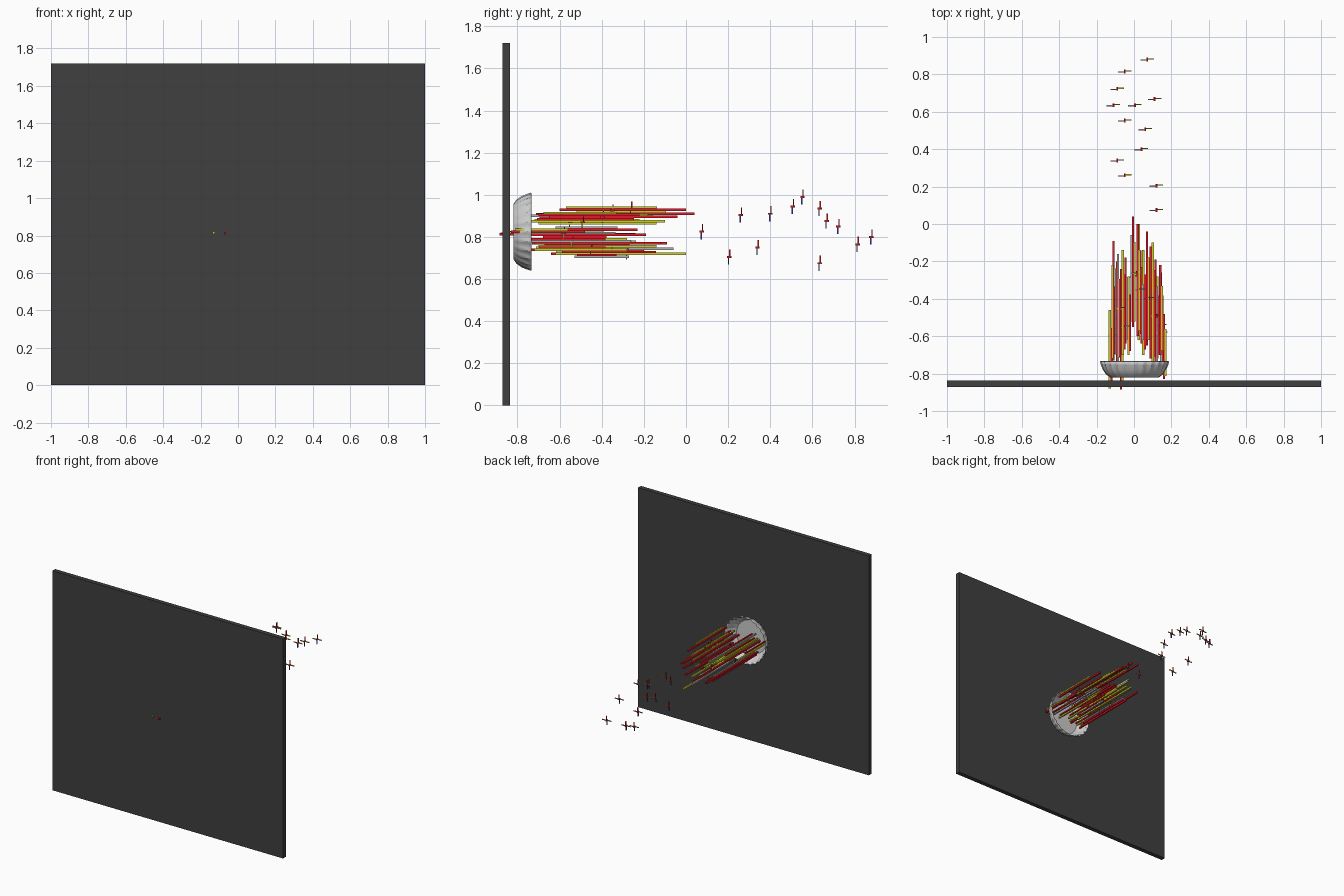
import bpy, bmesh, math
from mathutils import Vector

if "Cube" in bpy.data.objects:
    bpy.data.objects.remove(bpy.data.objects["Cube"])


def material(name, rgb):
    m = bpy.data.materials.new(name)
    m.diffuse_color = (*rgb, 1)
    m.use_nodes = True
    m.node_tree.nodes["Principled BSDF"].inputs["Base Color"].default_value = m.diffuse_color
    return m


DARK = material("dark", (0.05, 0.05, 0.05))
RED = material("red", (0.75, 0.01, 0.02))
YELLOW = material("yellow", (0.62, 0.62, 0.03))
BLUE = material("blue", (0.05, 0.05, 0.45))
GREY = material("pale_grey", (0.45, 0.45, 0.42))
MATS = [DARK, RED, YELLOW, BLUE, GREY]


def boxes(name, parts):
    """One object made of boxes: (centre, size, material)."""
    bm = bmesh.new()
    for c, s, mat in parts:
        vs = bmesh.ops.create_cube(bm, size=1)["verts"]
        for v in vs:
            v.co = Vector(a * b for a, b in zip(v.co, s)) + Vector(c)
        for f in {f for v in vs for f in v.link_faces}:
            f.material_index = MATS.index(mat)
    me = bpy.data.meshes.new(name)
    bm.to_mesh(me)
    bm.free()
    for m in MATS:
        me.materials.append(m)
    ob = bpy.data.objects.new(name, me)
    bpy.context.collection.objects.link(ob)
    return ob


# Back panel
boxes("panel", [((0, -0.853, 0.86), (2, 0.035, 1.72), DARK)])

# Fluted bowl, opening toward +y
CX, CZ, N = 0.003, 0.825, 96
profile = [(-0.82, 0.13), (-0.805, 0.15), (-0.78, 0.166), (-0.755, 0.176), (-0.735, 0.182)]
bm = bmesh.new()
rings = []
for i, (y, r) in enumerate(profile):
    ring = []
    for k in range(N):
        a = 2 * math.pi * k / N
        rr = r + 0.0035 * math.cos(24 * a) * min(i, 2) / 2
        ring.append(bm.verts.new((CX + rr * math.cos(a), y, CZ + rr * math.sin(a))))
    rings.append(ring)
bm.faces.new(rings[0])
for lo, hi in zip(rings, rings[1:]):
    for k in range(N):
        j = (k + 1) % N
        bm.faces.new((lo[k], lo[j], hi[j], hi[k]))
bmesh.ops.recalc_face_normals(bm, faces=bm.faces)
me = bpy.data.meshes.new("bowl")
bm.to_mesh(me)
bm.free()
bowl = bpy.data.objects.new("bowl", me)
bpy.context.collection.objects.link(bowl)
solid = bowl.modifiers.new("thickness", "SOLIDIFY")
solid.thickness = 0.005
bpy.context.view_layer.objects.active = bowl
bowl.select_set(True)
bpy.ops.object.shade_smooth_by_angle(angle=math.radians(35))

# Streaks shooting out of the bowl: x, z, start y, end y
streaks = [
    (-0.13, 0.815, -0.88, -0.46), (-0.11, 0.77, -0.73, -0.09), (-0.115, 0.88, -0.72, -0.22),
    (-0.09, 0.74, -0.74, -0.20), (-0.085, 0.90, -0.74, -0.16), (-0.07, 0.812, -0.885, -0.24),
    (-0.06, 0.865, -0.70, -0.14), (-0.045, 0.72, -0.64, -0.18), (-0.03, 0.79, -0.70, -0.28),
    (-0.005, 0.91, -0.55, 0.04), (-0.012, 0.745, -0.52, -0.06), (0.02, 0.93, -0.60, 0.00),
    (0.025, 0.72, -0.62, 0.00), (0.04, 0.835, -0.64, -0.23), (0.05, 0.755, -0.70, -0.14),
    (0.07, 0.895, -0.65, -0.04), (0.075, 0.705, -0.53, -0.27), (0.09, 0.77, -0.72, -0.12),
    (0.10, 0.875, -0.74, -0.10), (0.115, 0.81, -0.82, -0.19), (0.125, 0.74, -0.72, -0.28),
    (0.14, 0.905, -0.70, -0.22), (0.145, 0.78, -0.79, -0.26), (0.16, 0.825, -0.83, -0.48),
]
for i, (x, z, y0, y1) in enumerate(streaks):
    second = GREY if i % 3 == 1 else YELLOW
    L, mid = y1 - y0, (y0 + y1) / 2
    main, side = (RED, second) if i % 2 else (second, RED)
    boxes(f"streak_{i + 1}", [
        ((x, mid, z), (0.012, L, 0.012), main),
        ((x + 0.009, mid - 0.09 * L, z + 0.009), (0.01, L * 0.72, 0.01), side)])


def spark(name, x, y, z, arm, up, down, left, right):
    """Small four-armed cross facing the y axis."""
    h, t = arm / 2, 0.006
    boxes(name, [
        ((x, y + 0.003, z + h), (t, t, arm), up),
        ((x, y - 0.003, z - h), (t, t, arm), down),
        ((x - h, y - 0.003, z), (arm, t, t), left),
        ((x + h, y + 0.003, z), (arm, t, t), right),
        ((x, y, z), (0.009, 0.02, 0.009), up)])


# Sparks flying ahead of the streaks
flying = [
    (0.12, 0.075, 0.825), (0.12, 0.205, 0.705), (-0.05, 0.26, 0.905), (-0.09, 0.34, 0.75),
    (0.04, 0.4, 0.91), (0.06, 0.507, 0.945), (-0.05, 0.553, 0.99), (-0.11, 0.635, 0.935),
    (0.005, 0.635, 0.675), (0.11, 0.668, 0.875), (-0.09, 0.723, 0.85), (-0.05, 0.815, 0.765),
    (0.07, 0.88, 0.80)]
for i, p in enumerate(flying):
    spark(f"flying_spark_{i + 1}", *p, 0.036, RED, BLUE, GREY, YELLOW)

# Sparks among the streaks
inner = [
    (0.015, -0.26, 0.94), (0.0, -0.28, 0.72), (0.03, -0.35, 0.925), (0.02, -0.35, 0.755),
    (0.08, -0.395, 0.895), (-0.07, -0.45, 0.905), (0.07, -0.45, 0.74), (0.12, -0.49, 0.87),
    (-0.08, -0.50, 0.765), (-0.05, -0.55, 0.87), (0.145, -0.54, 0.775), (0.15, -0.58, 0.82),
    (-0.11, -0.59, 0.815)]
for i, p in enumerate(inner):
    spark(f"inner_spark_{i + 1}", *p, 0.028, RED, YELLOW, YELLOW, GREY)
